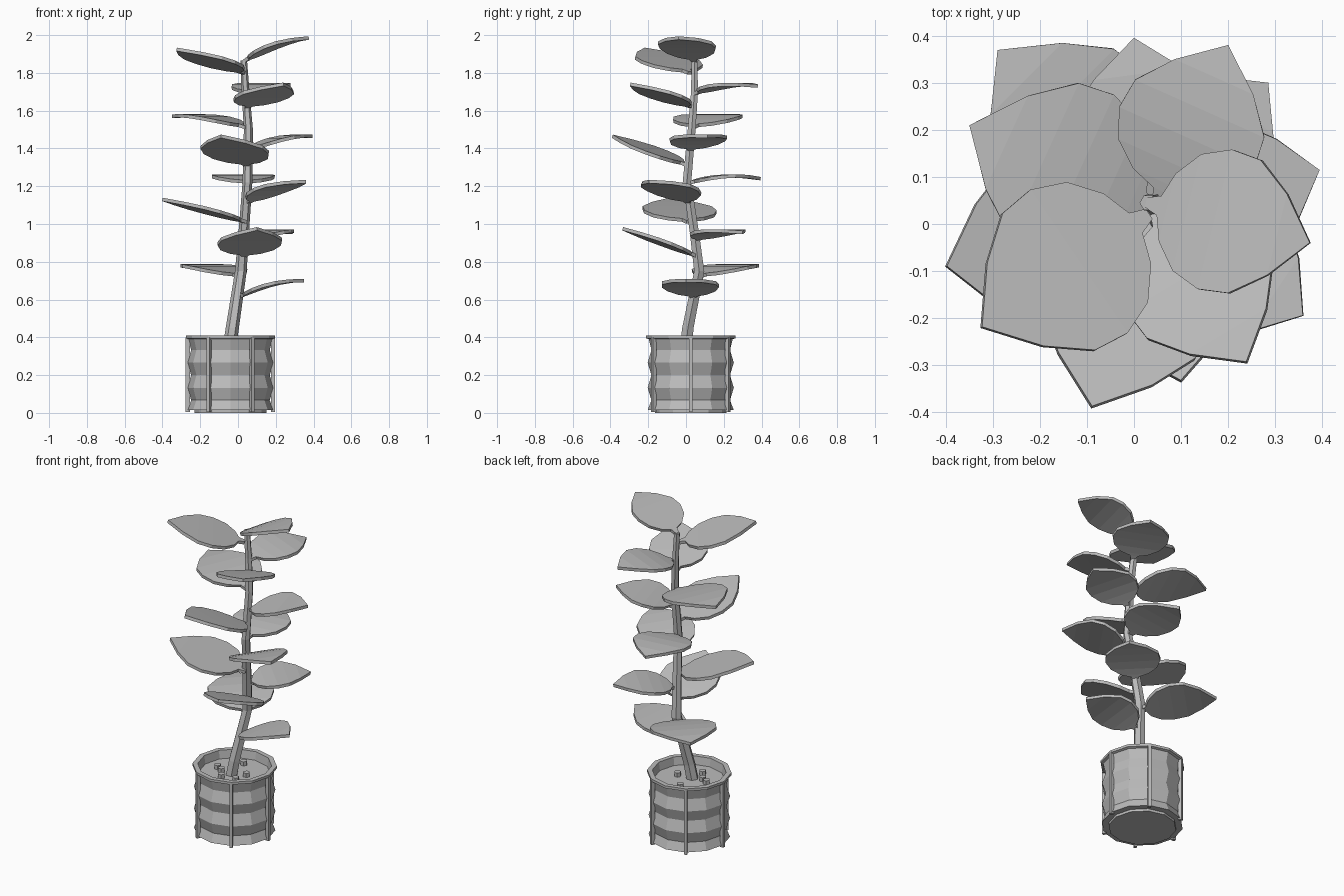
import bpy, bmesh, math
from mathutils import Vector

cube = bpy.data.objects.get("Cube")
if cube:
    bpy.data.objects.remove(cube)

GREY = (0.5, 0.5, 0.5, 1)
mat = bpy.data.materials.new("plain grey")
mat.use_nodes = True
mat.diffuse_color = GREY
mat.node_tree.nodes["Principled BSDF"].inputs["Base Color"].default_value = GREY

POT = Vector((-0.04, 0.025, 0))


def finish(bm, name):
    bmesh.ops.remove_doubles(bm, verts=bm.verts, dist=1e-5)
    bmesh.ops.recalc_face_normals(bm, faces=bm.faces)
    mesh = bpy.data.meshes.new(name)
    bm.to_mesh(mesh)
    bm.free()
    mesh.materials.append(mat)
    obj = bpy.data.objects.new(name, mesh)
    bpy.context.collection.objects.link(obj)
    return obj


def rings(name, sections, sides):
    """Join horizontal rings given as (centre, radius) and cap both ends."""
    bm = bmesh.new()
    loops = []
    for centre, r in sections:
        loops.append([bm.verts.new(Vector(centre) + Vector((r * math.cos(a), r * math.sin(a), 0)))
                      for a in (math.tau * i / sides for i in range(sides))])
    for a, b in zip(loops, loops[1:]):
        for i in range(sides):
            j = (i + 1) % sides
            bm.faces.new((a[i], a[j], b[j], b[i]))
    bm.faces.new(loops[0][::-1])
    bm.faces.new(loops[-1])
    return finish(bm, name)


def lathe(name, profile, sides=12, centre=POT):
    return rings(name, [(centre + Vector((0, 0, z)), r) for r, z in profile], sides)


# Pot: wavy wall, flat lip, recessed soil as the closing cap
wall = [(0.19, 0), (0.19, 0.015), (0.228, 0.015)]
for k in range(3):
    z = 0.067 + k * 0.133
    wall += [(0.208, z), (0.228, z + 0.066)]
wall[-1] = (0.222, 0.39)
lathe("pot", wall + [(0.236, 0.395), (0.236, 0.41), (0.207, 0.41), (0.2, 0.36)])

# Six upright ribs around the pot
for i in range(6):
    a = math.tau * i / 6
    bm = bmesh.new()
    bmesh.ops.create_cube(bm, size=1)
    bmesh.ops.scale(bm, vec=(0.022, 0.018, 0.395), verts=bm.verts)
    rib = finish(bm, "pot_rib")
    rib.location = POT + Vector((0.226 * math.cos(a), 0.226 * math.sin(a), 0.2025))
    rib.rotation_euler.z = a

# Pebbles on the soil
for x, y in [(-0.02, 0.117), (0.08, 0.0), (0.066, -0.086),
             (-0.111, -0.008), (-0.07, -0.03), (-0.024, -0.095)]:
    lathe("pebble", [(0.02, 0.355), (0.02, 0.385)], 6, POT + Vector((x, y, 0)))

# Bent, tapering stem
rings("stem", [((-0.045, 0.0, 0.35), 0.036), ((-0.03, 0.01, 0.45), 0.035),
               ((0.015, 0.07, 0.75), 0.031), ((0.03, 0.045, 0.95), 0.028),
               ((0.05, 0.005, 1.22), 0.026), ((0.055, 0.03, 1.5), 0.024),
               ((0.04, 0.045, 1.7), 0.021), ((0.03, 0.045, 1.865), 0.018)], 6)

# Leaf outline: distance along the leaf, half width (both per unit length)
OUTLINE = [(0, 0.03), (0.08, 0.06), (0.13, 0.21), (0.25, 0.36), (0.42, 0.43),
           (0.6, 0.41), (0.8, 0.25), (1, 0)]


def leaf(base, tip, arch):
    base, tip = Vector(base), Vector(tip)
    axis = tip - base
    flat = Vector((axis.x, axis.y, 0))
    side = Vector((-axis.y, axis.x, 0)).normalized() * flat.length
    bm = bmesh.new()
    rows = []
    for t, w in OUTLINE:
        mid = base + axis * t + Vector((0, 0, arch * 4 * t * (1 - t)))
        rows.append([bm.verts.new(mid + side * w * s) for s in (-1, 0, 1)])
    for a, b in zip(rows, rows[1:]):
        for i in (0, 1):
            bm.faces.new((a[i], a[i + 1], b[i + 1], b[i]))
    obj = finish(bm, "leaf")
    mod = obj.modifiers.new("thickness", "SOLIDIFY")
    mod.thickness = 0.018
    mod.offset = 0


# Leaves from the top down: stem point, tip, upward arch
S, A = 0.004, 0.025
for base, tip, arch in [
        ((0.03, 0.045, 1.86), (0.375, -0.04, 1.985), A),
        ((0.03, 0.02, 1.80), (-0.325, -0.22, 1.925), S),
        ((0.05, 0.045, 1.69), (0.2, 0.38, 1.73), A),
        ((0.045, 0.03, 1.62), (0.24, -0.295, 1.74), S),
        ((0.045, 0.03, 1.51), (-0.35, 0.21, 1.57), A),
        ((0.055, 0.02, 1.39), (0.395, 0.115, 1.465), A),
        ((0.05, 0.01, 1.31), (-0.09, -0.39, 1.465), S),
        ((0.05, 0.01, 1.215), (0, 0.395, 1.24), A),
        ((0.045, 0.015, 1.01), (-0.4, -0.09, 1.13), S),
        ((0.045, 0.02, 1.11), (0.36, -0.195, 1.225), A),
        ((0.03, 0.055, 0.83), (0.1, -0.335, 0.975), S),
        ((0.03, 0.05, 0.915), (0.285, 0.3, 0.955), A),
        ((0.015, 0.065, 0.72), (-0.29, 0.37, 0.775), A),
        ((0.0, 0.04, 0.61), (0.35, 0.0, 0.70), A)]:
    leaf(base, tip, arch)
